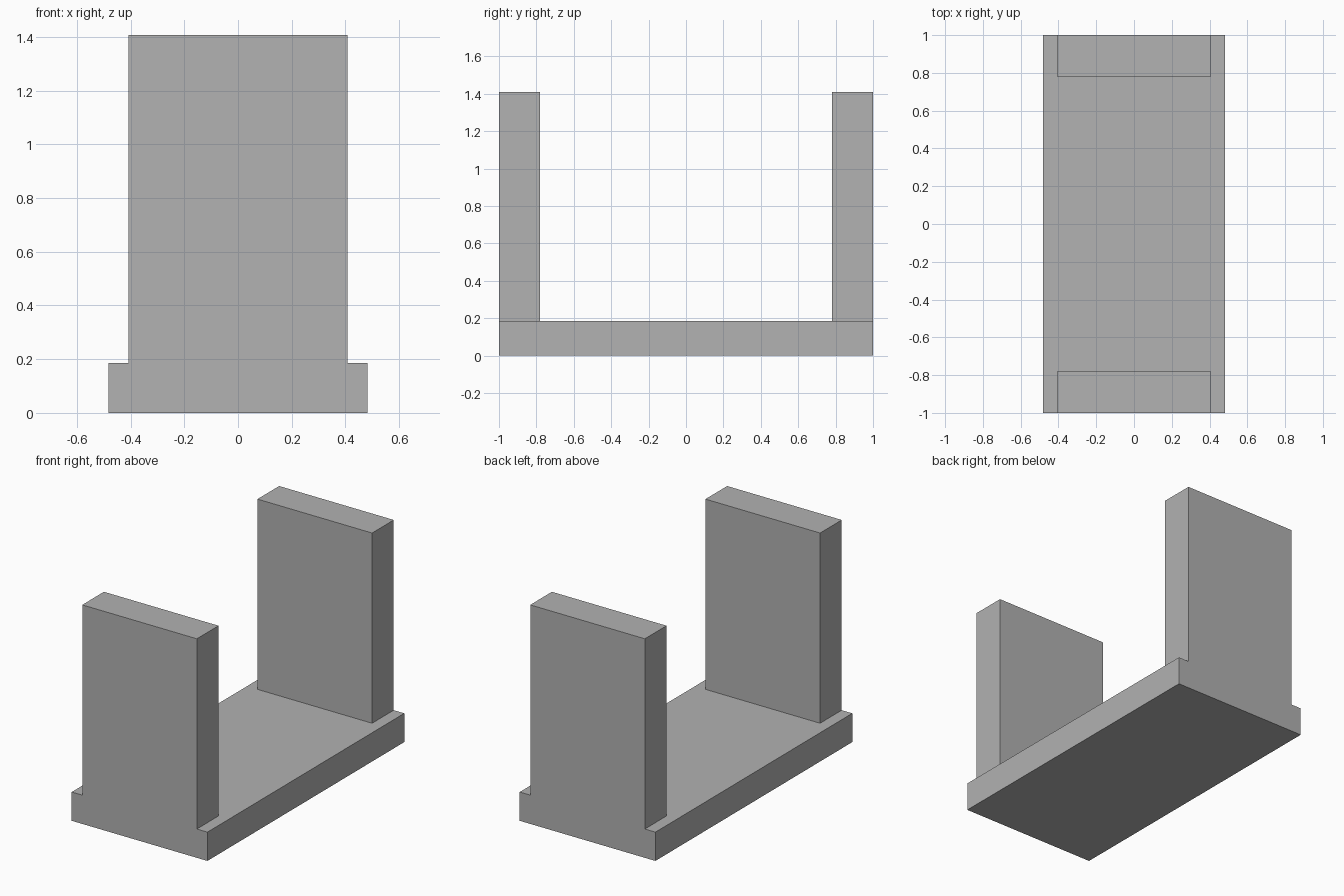
import bpy

# Remove the default cube
cube = bpy.data.objects.get("Cube")
if cube:
    bpy.data.objects.remove(cube, do_unlink=True)

GREY = (0.445, 0.445, 0.445, 1.0)
LENGTH, WIDTH, BASE_HEIGHT = 2.0, 0.965, 0.185
POST_WIDTH, POST_DEPTH, TOTAL_HEIGHT = 0.815, 0.22, 1.408

grey = bpy.data.materials.new("plain grey")
grey.use_nodes = True
grey.diffuse_color = GREY
grey.node_tree.nodes["Principled BSDF"].inputs["Base Color"].default_value = GREY


def box(name, size, y, bottom):
    """Box of the given size, centred on x, standing on the height bottom."""
    bpy.ops.mesh.primitive_cube_add(size=1, location=(0, y, bottom + size[2] / 2))
    ob = bpy.context.object
    ob.name = name
    ob.scale = size
    bpy.ops.object.transform_apply(location=False, rotation=False, scale=True)
    ob.data.materials.append(grey)
    return ob


# Base slab
box("base_plate", (WIDTH, LENGTH, BASE_HEIGHT), 0, 0)

# Upright panels, flush with the ends of the base
post_size = (POST_WIDTH, POST_DEPTH, TOTAL_HEIGHT - BASE_HEIGHT)
for name, side in (("front_upright", -1), ("back_upright", 1)):
    box(name, post_size, side * (LENGTH - POST_DEPTH) / 2, BASE_HEIGHT)
